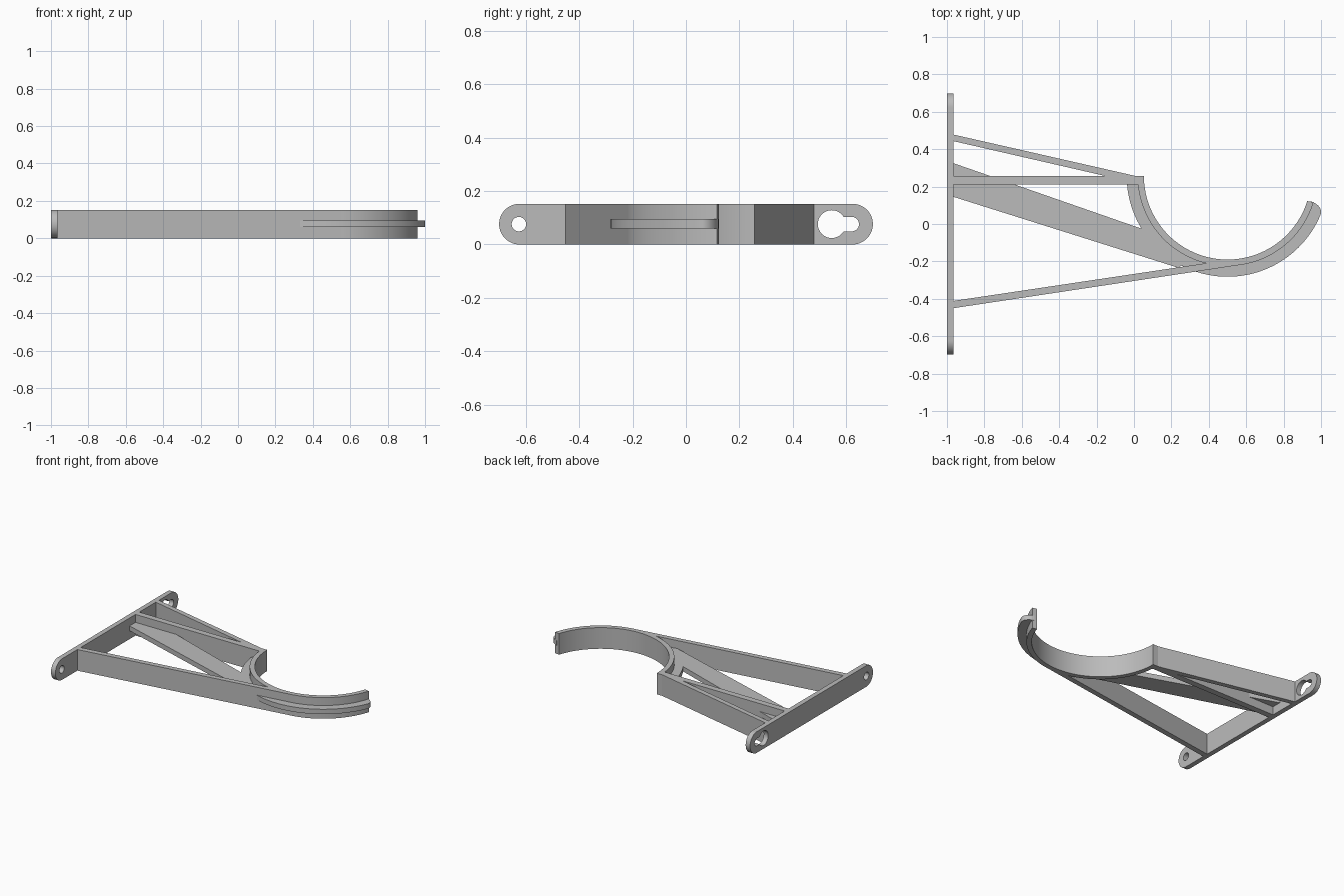
import bpy, bmesh
from math import sin, cos, pi, radians

old = bpy.data.objects.get("Cube")
if old:
    bpy.data.objects.remove(old, do_unlink=True)

grey = bpy.data.materials.new("plain grey")
grey.use_nodes = True
grey.diffuse_color = (0.5, 0.5, 0.5, 1)
grey.node_tree.nodes["Principled BSDF"].inputs["Base Color"].default_value = (0.5, 0.5, 0.5, 1)

H = 0.152                     # full height of the bracket
RIB = (0.06, 0.095)           # low and high side of the thin ribs
CX, CY = 0.5, 0.257           # centre of the cradle
R_IN, R_OUT, R_RIB = 0.447, 0.481, 0.539
WALL = -0.965                 # front of the wall plate


def prism(name, outline, low, high, axis="z"):
    """Extrude a flat outline along z, or a (y, z) outline along x."""
    def place(p, h):
        return (p[0], p[1], h) if axis == "z" else (h, p[0], p[1])
    bm = bmesh.new()
    face = bm.faces.new([bm.verts.new(place(p, low)) for p in outline])
    grown = bmesh.ops.extrude_face_region(bm, geom=[face])
    shift = (0, 0, high - low) if axis == "z" else (high - low, 0, 0)
    verts = [g for g in grown["geom"] if isinstance(g, bmesh.types.BMVert)]
    bmesh.ops.translate(bm, verts=verts, vec=shift)
    bmesh.ops.recalc_face_normals(bm, faces=bm.faces)
    mesh = bpy.data.meshes.new(name)
    bm.to_mesh(mesh)
    bm.free()
    mesh.materials.append(grey)
    obj = bpy.data.objects.new(name, mesh)
    bpy.context.collection.objects.link(obj)
    return obj


def arc(cx, cy, r, start, end, n):
    angles = [radians(start + (end - start) * i / n) for i in range(n + 1)]
    return [(cx + r * cos(a), cy + r * sin(a)) for a in angles]


def smooth(obj):
    bpy.ops.object.select_all(action="DESELECT")
    obj.select_set(True)
    bpy.context.view_layer.objects.active = obj
    bpy.ops.object.shade_smooth_by_angle(angle=radians(30))


def capsule(y0, y1, r, n=24):
    mid = H / 2
    return arc(y0, mid, r, 90, 270, n) + arc(y1, mid, r, -90, 90, n)


def cut(obj, cutter):
    cutter.hide_render = True
    mod = obj.modifiers.new("hole", "BOOLEAN")
    mod.operation = "DIFFERENCE"
    mod.solver = "EXACT"
    mod.object = cutter
    bpy.ops.object.select_all(action="DESELECT")
    obj.select_set(True)
    bpy.context.view_layer.objects.active = obj
    bpy.ops.object.modifier_apply(modifier=mod.name)
    bpy.data.objects.remove(cutter, do_unlink=True)


# Wall plate with a round screw hole and a keyhole
half = 0.699
plate = prism("wall_plate", capsule(-half + H / 2, half - H / 2, H / 2), -1, WALL, "x")
holes = {
    "screw_hole": arc(-0.625, H / 2, 0.027, 0, 352.5, 47),
    "keyhole_head": arc(0.545, H / 2, 0.052, 0, 352.5, 47),
    "keyhole_slot": capsule(0.56, 0.62, 0.027),
}
for name, outline in holes.items():
    cut(plate, prism(name, outline, -1.1, -0.9, "x"))
smooth(plate)

# Curved cradle band
band = arc(CX, CY, R_IN, 180, 342.5, 72) + arc(CX, CY, R_OUT, 343, 180, 72)
smooth(prism("cradle_band", band, 0, H))

# Thin rib around the outside of the cradle, rounded off at the tip
tip = []
for i in range(9):
    a = pi / 2 * i / 8
    r = R_OUT - 0.015 + (R_RIB - R_OUT + 0.015) * sin(a)
    ang = radians(343 - 5.5 * (1 - cos(a)))
    tip.append((CX + r * cos(ang), CY + r * sin(ang)))
rib = arc(CX, CY, R_OUT - 0.015, 182, 342, 72) + tip + arc(CX, CY, R_RIB, 336, 183, 72)
smooth(prism("cradle_rib", rib, *RIB))

# Straight beams from the wall plate to the cradle
beams = {
    "main_beam": [(WALL, 0.212), (0.022, 0.212), (0.053, 0.212), (0.053, 0.256), (WALL, 0.256)],
    "upper_brace": [(WALL, 0.443), (-0.15, 0.256), (0.012, 0.256), (WALL, 0.478)],
    "lower_brace": [(WALL, -0.45), (0.572, -0.218), (0.45, -0.2), (WALL, -0.411)],
}
for name, outline in beams.items():
    prism(name, outline, 0, H)

# Thin tapered web through the middle
web = [(WALL, 0.145), (0.24, -0.235), (0.3, -0.18), (0.07, -0.035), (0.02, -0.018), (WALL, 0.325)]
prism("middle_web", web, *RIB)
